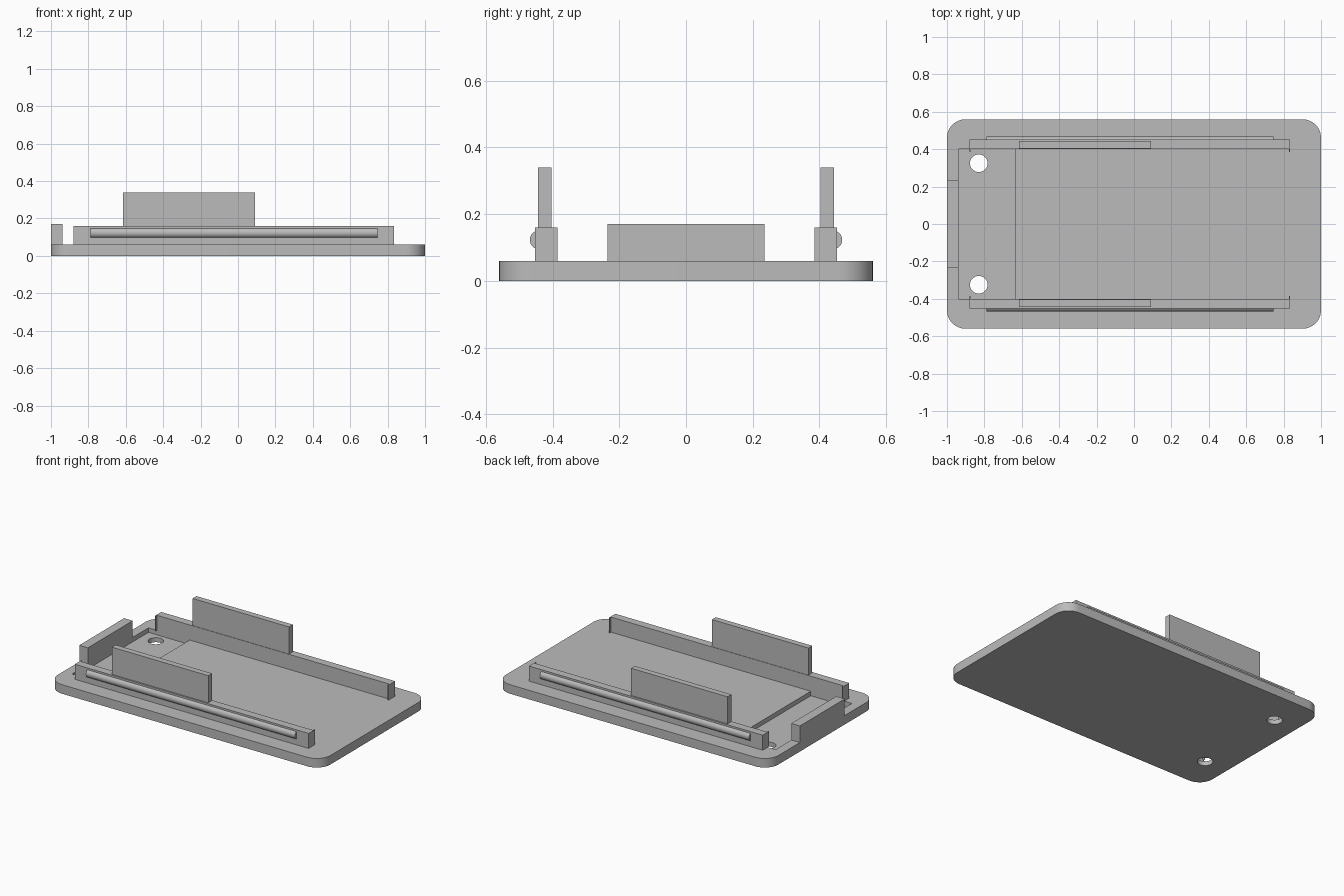
import bpy, bmesh, math
from mathutils import Matrix

if "Cube" in bpy.data.objects:
    bpy.data.objects.remove(bpy.data.objects["Cube"], do_unlink=True)

grey = bpy.data.materials.new("plain grey")
grey.use_nodes = True
GREY = (0.5, 0.5, 0.5, 1)
grey.diffuse_color = GREY
grey.node_tree.nodes["Principled BSDF"].inputs["Base Color"].default_value = GREY


def finish(name, bm):
    bmesh.ops.recalc_face_normals(bm, faces=bm.faces)
    mesh = bpy.data.meshes.new(name)
    bm.to_mesh(mesh)
    bm.free()
    mesh.materials.append(grey)
    obj = bpy.data.objects.new(name, mesh)
    bpy.context.collection.objects.link(obj)
    return obj


def box(name, x, y, z):
    """Box from (min, max) pairs on each axis."""
    bm = bmesh.new()
    bmesh.ops.create_cube(bm, size=1)
    for v in bm.verts:
        v.co = [lo + (hi - lo) * (c + 0.5) for c, (lo, hi) in zip(v.co, (x, y, z))]
    return finish(name, bm)


def cylinder(name, centre, radius, depth, along_x=False):
    bm = bmesh.new()
    turn = Matrix.Rotation(math.pi / 2, 4, 'Y') if along_x else Matrix()
    bmesh.ops.create_cone(bm, cap_ends=True, segments=48, radius1=radius, radius2=radius,
                          depth=depth, matrix=Matrix.Translation(centre) @ turn)
    return finish(name, bm)


def activate(obj):
    bpy.ops.object.select_all(action='DESELECT')
    obj.select_set(True)
    bpy.context.view_layer.objects.active = obj


def smooth(obj):
    activate(obj)
    bpy.ops.object.shade_smooth_by_angle(angle=math.radians(30))


def cut(obj, cutter):
    mod = obj.modifiers.new("cut", 'BOOLEAN')
    mod.operation = 'DIFFERENCE'
    mod.solver = 'EXACT'
    mod.object = cutter
    activate(obj)
    bpy.ops.object.modifier_apply(modifier=mod.name)
    bpy.data.objects.remove(cutter, do_unlink=True)


# Base plate with rounded corners
BASE = 0.06
base = box("base_plate", (-1, 1), (-0.56, 0.56), (0, BASE))
bm = bmesh.new()
bm.from_mesh(base.data)
corners = [e for e in bm.edges if abs(e.verts[0].co.z - e.verts[1].co.z) > 0.01]
bmesh.ops.bevel(bm, geom=corners, offset=0.1, segments=12, profile=0.5, affect='EDGES')
bm.to_mesh(base.data)
bm.free()

# Shallow pocket and two screw holes at the stop end
cut(base, box("pocket_cutter", (-0.937, -0.635), (-0.4, 0.4), (0.03, 0.2)))
for side in (-1, 1):
    cut(base, cylinder("hole_cutter", (-0.83, side * 0.325, 0), 0.047, 0.4))
smooth(base)

# End stop
box("end_stop", (-1, -0.937), (-0.235, 0.235), (BASE, 0.17))

# Side rails, each with thin end lips, a tall guide plate and an outer rod
X0, X1, LIP = -0.88, 0.835, 0.006
for side, label in ((-1, "front"), (1, "back")):
    def span(a, b):
        return tuple(sorted((side * a, side * b)))
    box(label + "_rail", (X0, X1), span(0.4, 0.453), (BASE, 0.16))
    for end, x in (("right", X0), ("left", X1 - LIP)):
        box(f"{label}_rail_{end}_lip", (x, x + LIP), span(0.385, 0.4), (BASE, 0.16))
    box(label + "_guide_plate", (-0.615, 0.092), span(0.403, 0.443), (0.16, 0.34))
    smooth(cylinder(label + "_rod", (-0.022, side * 0.44, 0.123), 0.028, 1.535, True))
